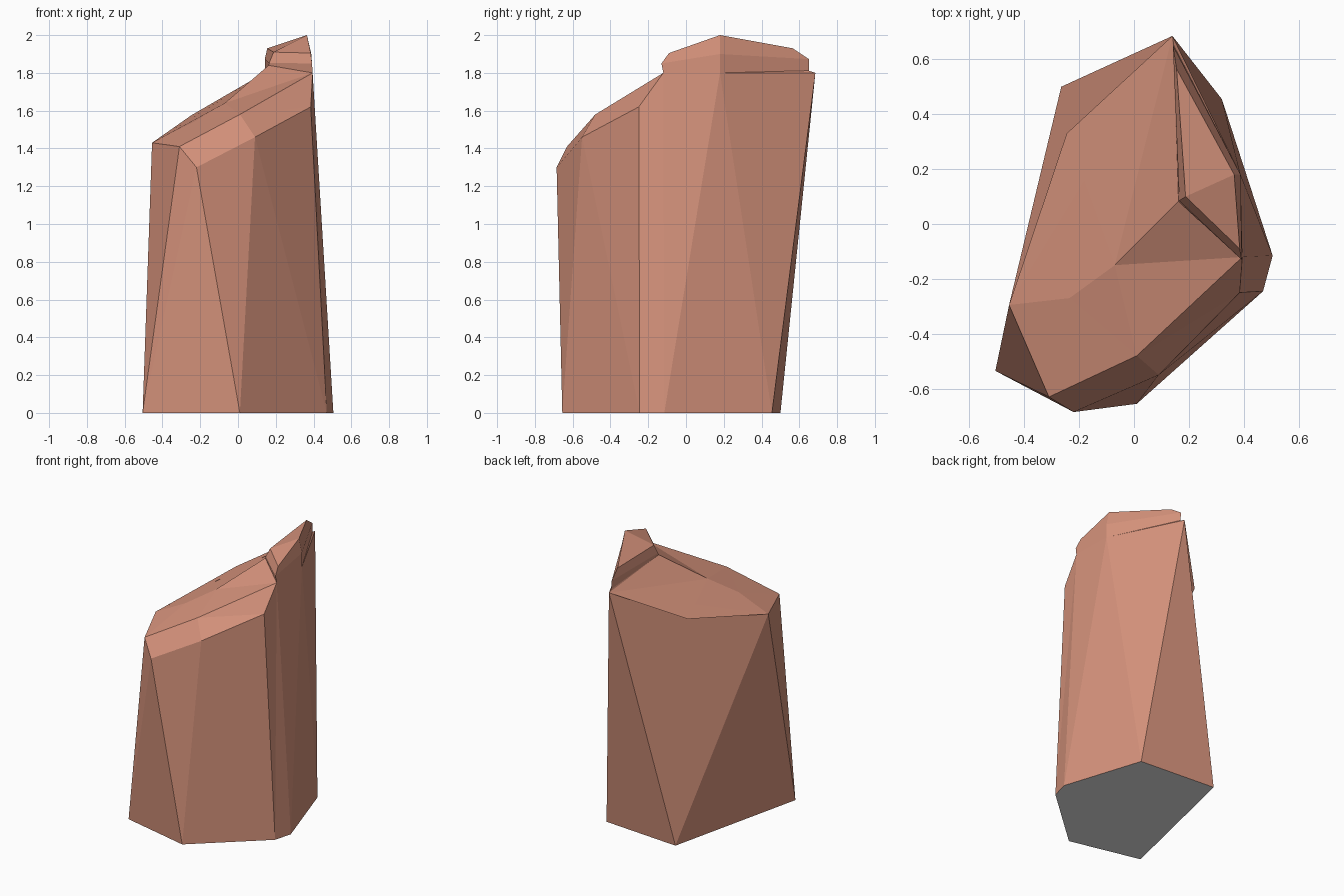
import bpy, bmesh

if "Cube" in bpy.data.objects:
    bpy.data.objects.remove(bpy.data.objects["Cube"])


def material(name, rgb):
    m = bpy.data.materials.new(name)
    m.diffuse_color = (*rgb, 1)
    m.use_nodes = True
    m.node_tree.nodes["Principled BSDF"].inputs["Base Color"].default_value = m.diffuse_color
    return m


clay = material("clay_rock", (0.67, 0.29, 0.2))
grey = material("grey_underside", (0.78, 0.78, 0.78))

# Footprint on the ground, anticlockwise from the front left
foot = [(-.505, -.535, 0), (.01, -.655, 0), (.47, -.245, 0),
        (.505, -.115, 0), (.32, .455, 0), (-.265, .5, 0)]

# Corners of the sloping top; I is the tip of a lip overhanging the back left wall
top = {
    "A": (-.455, -.295, 1.43), "B": (-.31, -.63, 1.41), "C": (-.22, -.685, 1.30),
    "D": (.09, -.55, 1.46), "E": (.01, -.48, 1.58), "F": (.385, -.25, 1.62),
    "G": (.395, -.12, 1.80), "U": (.388, .18, 1.80), "H": (.14, .685, 1.80),
    "T": (.162, .082, 1.84), "I": (-.245, .33, 1.577), "h": (.145, .65, 1.812),
    "J": (-.235, -.27, 1.54), "K": (-.07, -.15, 1.64),
}

bm = bmesh.new()
v = {str(i): bm.verts.new(p) for i, p in enumerate(foot)}
v.update({k: bm.verts.new(p) for k, p in top.items()})


def faces(text):
    for word in text.split():
        bm.faces.new([v[c] for c in word])


# Walls, overhang, chipped front edge, sloping top and underside
faces("01C 0CB 0BA 1DC 12D 2FD 23G 2GF 3UG 34U 4HU 45H 5AH 50A HAI")
faces("BCDE EDF EFG")
faces("AJKI IKH HKT HTh UHh KGT JEK KEG ABJ BEJ")
faces("543210")

# Crag on the back right corner: stacked rings with a bevelled rim
rings = [
    [v[c] for c in "GUhT"],
    [bm.verts.new(p) for p in [(.392, -.13, 1.85), (.388, .18, 1.90),
                               (.142, .65, 1.873), (.165, .085, 1.853)]],
    [bm.verts.new(p) for p in [(.385, -.09, 1.905), (.365, .18, 2.0),
                               (.155, .565, 1.93), (.188, .10, 1.91)]],
]
for low, high in zip(rings, rings[1:]):
    for i in range(4):
        j = (i + 1) % 4
        bm.faces.new([low[i], low[j], high[j], high[i]])
s, n, o, m = rings[-1]
bm.faces.new([s, n, m])
bm.faces.new([n, o, m])

bmesh.ops.recalc_face_normals(bm, faces=bm.faces)
for f in bm.faces:
    f.material_index = 1 if f.calc_center_median().z < 0.01 else 0

mesh = bpy.data.meshes.new("rock_pillar")
bm.to_mesh(mesh)
bm.free()
mesh.materials.append(clay)
mesh.materials.append(grey)
bpy.context.collection.objects.link(bpy.data.objects.new("rock_pillar", mesh))
